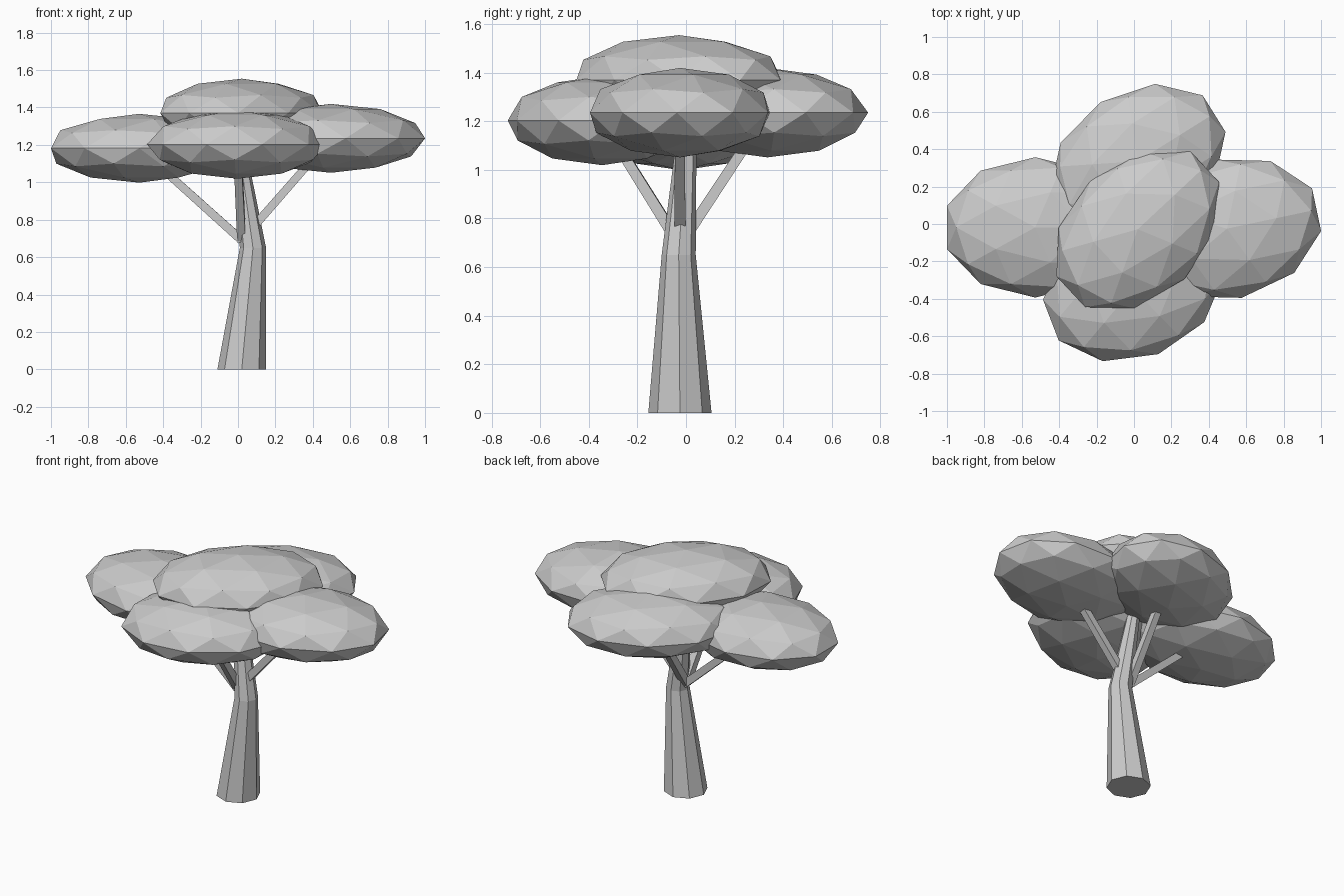
import bpy, bmesh, math
from mathutils import Vector, Matrix

cube = bpy.data.objects.get("Cube")
if cube:
    bpy.data.objects.remove(cube, do_unlink=True)

# One flat grey for the whole tree
grey = bpy.data.materials.new("plain_grey")
grey.use_nodes = True
grey.diffuse_color = (0.6, 0.6, 0.6, 1)
grey.node_tree.nodes["Principled BSDF"].inputs["Base Color"].default_value = grey.diffuse_color


def add_object(name, bm):
    bmesh.ops.recalc_face_normals(bm, faces=bm.faces)
    mesh = bpy.data.meshes.new(name)
    bm.to_mesh(mesh)
    bm.free()
    mesh.materials.append(grey)
    obj = bpy.data.objects.new(name, mesh)
    bpy.context.collection.objects.link(obj)
    return obj


def loft(name, rings):
    """Skin a list of rings that have equal point counts, and cap both ends."""
    bm = bmesh.new()
    loops = [[bm.verts.new(p) for p in ring] for ring in rings]
    n = len(loops[0])
    for low, high in zip(loops, loops[1:]):
        for i in range(n):
            j = (i + 1) % n
            bm.faces.new((low[i], low[j], high[j], high[i]))
    bm.faces.new(loops[0][::-1])
    bm.faces.new(loops[-1])
    return add_object(name, bm)


# Trunk: leaning octagon that bends back under the crown
def octagon(centre, radius):
    return [Vector(centre) + Vector((math.cos(a), math.sin(a), 0)) * radius
            for a in (i * math.tau / 8 for i in range(8))]


loft("trunk", [octagon((0.02, -0.025, 0), 0.13),
               octagon((0.08, -0.03, 0.65), 0.07),
               octagon((-0.005, 0.01, 1.25), 0.034)])

# Foliage clumps: centre, length, width, turn in degrees
clumps = {
    "left_foliage": ((0.497, -0.025, 1.235), 0.515, 0.378, 12),
    "right_foliage": ((-0.528, -0.018, 1.182), 0.496, 0.375, 0),
    "back_foliage": ((0.02, 0.335, 1.235), 0.506, 0.374, 32),
    "front_foliage": ((-0.005, -0.345, 1.203), 0.495, 0.376, 21),
    "top_foliage": ((0.02, -0.028, 1.37), 0.515, 0.365, 43),
}
fork = Vector((0.02, -0.025, 0.69))

for name, (centre, length, width, turn) in clumps.items():
    bm = bmesh.new()
    bmesh.ops.create_icosphere(bm, subdivisions=2, radius=1)
    bm.transform(Matrix.Translation(centre)
                 @ Matrix.Rotation(math.radians(turn), 4, 'Z')
                 @ Matrix.Diagonal((length, width, 0.184, 1)))
    add_object(name, bm)

    # Square branch from the fork into each side clump
    if name != "top_foliage":
        tip = Vector(centre)
        along = (tip - fork).normalized()
        side = along.cross(Vector((0, 0, 1))).normalized()
        up = side.cross(along)
        corners = [side + up, up - side, -side - up, side - up]
        loft(name.replace("foliage", "branch"),
             [[fork + c * 0.023 for c in corners],
              [tip + c * 0.02 for c in corners]])
